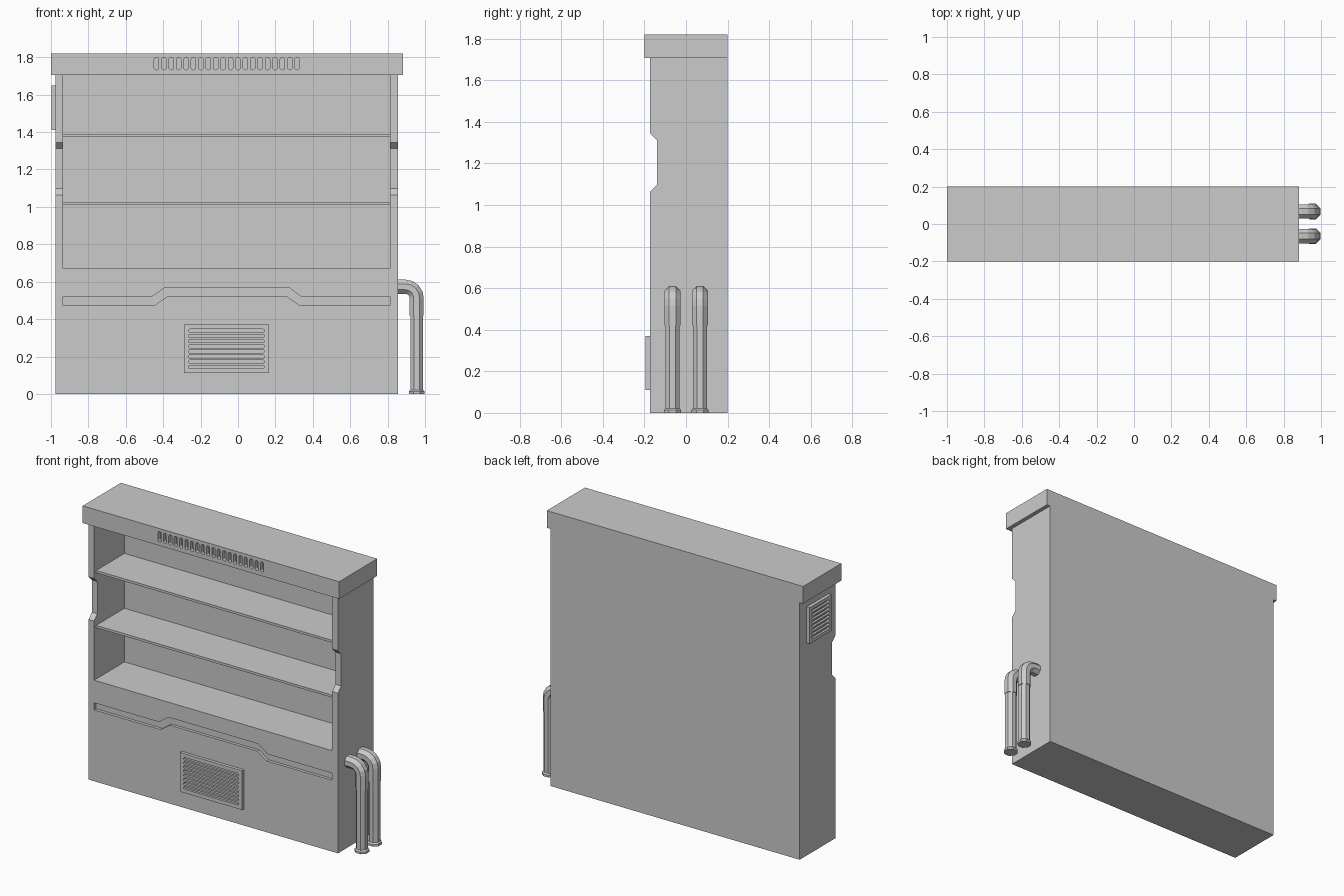
import bpy, bmesh, math
from mathutils import Matrix, Vector

if "Cube" in bpy.data.objects:
    bpy.data.objects.remove(bpy.data.objects["Cube"])

grey = bpy.data.materials.new("plain_grey")
grey.use_nodes = True
grey.diffuse_color = (0.6, 0.6, 0.6, 1)
grey.node_tree.nodes["Principled BSDF"].inputs["Base Color"].default_value = (0.6, 0.6, 0.6, 1)


def finish(name, bm):
    bmesh.ops.recalc_face_normals(bm, faces=bm.faces)
    mesh = bpy.data.meshes.new(name)
    bm.to_mesh(mesh)
    bm.free()
    mesh.materials.append(grey)
    ob = bpy.data.objects.new(name, mesh)
    bpy.context.collection.objects.link(ob)
    return ob


def prisms(name, outlines, start, end, axis="y"):
    """Extrude outlines along y (points are x, z) or along x (points are y, z)."""
    bm = bmesh.new()
    for outline in outlines:
        def place(p, d):
            return (p[0], d, p[1]) if axis == "y" else (d, p[0], p[1])
        a = [bm.verts.new(place(p, start)) for p in outline]
        b = [bm.verts.new(place(p, end)) for p in outline]
        bm.faces.new(a)
        bm.faces.new(b[::-1])
        n = len(a)
        for i in range(n):
            j = (i + 1) % n
            bm.faces.new((a[i], b[i], b[j], a[j]))
    return finish(name, bm)


def rect(x0, x1, z0, z1):
    return [(x0, z0), (x1, z0), (x1, z1), (x0, z1)]


def rounded_slot(cx, cz, w, h, steps=4):
    """Rectangle with rounded corners, as an outline."""
    r = min(w, h) * 0.45
    pts = []
    for k, (sx, sz) in enumerate(((1, 1), (-1, 1), (-1, -1), (1, -1))):
        for i in range(steps):
            t = math.pi / 2 * (k + i / (steps - 1))
            pts.append((cx + sx * (w / 2 - r) + r * math.cos(t),
                        cz + sz * (h / 2 - r) + r * math.sin(t)))
    return pts


def cut(target, cutter):
    mod = target.modifiers.new("cut", "BOOLEAN")
    mod.operation = "DIFFERENCE"
    mod.solver = "EXACT"
    mod.object = cutter
    bpy.context.view_layer.update()
    graph = bpy.context.evaluated_depsgraph_get()
    result = bpy.data.meshes.new_from_object(target.evaluated_get(graph))
    target.modifiers.clear()
    target.data = result
    bpy.data.objects.remove(cutter)


LEFT, RIGHT = -0.975, 0.855      # cabinet ends
IN_L, IN_R = -0.935, 0.813       # shelf recess ends
FRONT, BACK = -0.173, 0.2

# Cabinet body: side profile with a notch in the front edge
side = [(FRONT, 0), (BACK, 0), (BACK, 1.706), (FRONT, 1.706),
        (FRONT, 1.345), (-0.14, 1.312), (-0.14, 1.098), (FRONT, 1.063)]
body = prisms("cabinet_body", [side], LEFT, RIGHT, "x")
cut(body, prisms("recess_cutter", [rect(IN_L, IN_R, 0.67, 1.8)], -0.4, 0.145))

# Stepped groove below the shelves
groove = [(IN_L, 0.473), (-0.447, 0.473), (-0.38, 0.52), (0.263, 0.52), (0.33, 0.473), (IN_R, 0.473),
          (IN_R, 0.52), (0.337, 0.52), (0.27, 0.57), (-0.388, 0.57), (-0.46, 0.52), (IN_L, 0.52)]
cut(body, prisms("groove_cutter", [groove], -0.4, FRONT + 0.02))

# Shelves
for name, z in (("lower_shelf", 1.01), ("upper_shelf", 1.374)):
    prisms(name, [rect(IN_L, IN_R, z, z + 0.016)], -0.152, 0.145)

# Top slab with a row of upright slots
top = prisms("top_slab", [rect(-1, 0.882, 1.706, 1.82)], -0.2, 0.2)
slots = [rounded_slot(-0.436 + i * 0.0396, 1.766, 0.024, 0.066) for i in range(20)]
cut(top, prisms("slot_cutter", slots, -0.4, -0.175))


def vent(name, w, h, depth, matrix):
    """Raised plate facing -y with eight level slots."""
    plate = prisms(name, [rect(-w / 2, w / 2, -h / 2, h / 2)], -depth, 0.005)
    pitch = h * 0.106
    rows = [rounded_slot(0, (i - 3.5) * pitch, w - 0.05, pitch * 0.62) for i in range(8)]
    cut(plate, prisms("vent_cutter", rows, -0.2, -depth + 0.014))
    plate.data.transform(matrix)


vent("front_vent", 0.455, 0.26, 0.021, Matrix.Translation((-0.062, FRONT, 0.241)))
vent("side_vent", 0.23, 0.24, 0.022,
     Matrix.Translation((LEFT, 0.012, 1.53)) @ Matrix.Rotation(-math.pi / 2, 4, "Z"))


def pipe(name, y):
    """Eight-sided pipe leaving the wall and bending down to the floor."""
    cx, cz, bend = 0.895, 0.513, 0.06
    path = [(RIGHT - 0.01, cz + bend, 0, 0.038)]       # x, z, turn, radius
    for i in range(5):
        t = math.pi / 2 * i / 4
        path.append((cx + bend * math.sin(t), cz + bend * math.cos(t), t, 0.038))
    end = cx + bend
    for z, r in ((0.42, 0.038), (0.42, 0.034), (0.022, 0.034), (0.014, 0.042), (0, 0.042)):
        path.append((end, z, math.pi / 2, r))
    bm = bmesh.new()
    rings = []
    for x, z, t, r in path:
        across = Vector((math.sin(t), 0, math.cos(t)))
        ring = []
        for k in range(8):
            a = math.pi / 8 + k * math.pi / 4
            off = (across * math.cos(a) + Vector((0, math.sin(a), 0))) * r / math.cos(math.pi / 8)
            ring.append(bm.verts.new(Vector((x, y, z)) + off))
        rings.append(ring)
    for a, b in zip(rings, rings[1:]):
        for k in range(8):
            j = (k + 1) % 8
            bm.faces.new((a[k], a[j], b[j], b[k]))
    bm.faces.new(rings[0])
    bm.faces.new(rings[-1][::-1])
    finish(name, bm)


pipe("front_pipe", -0.065)
pipe("back_pipe", 0.067)
